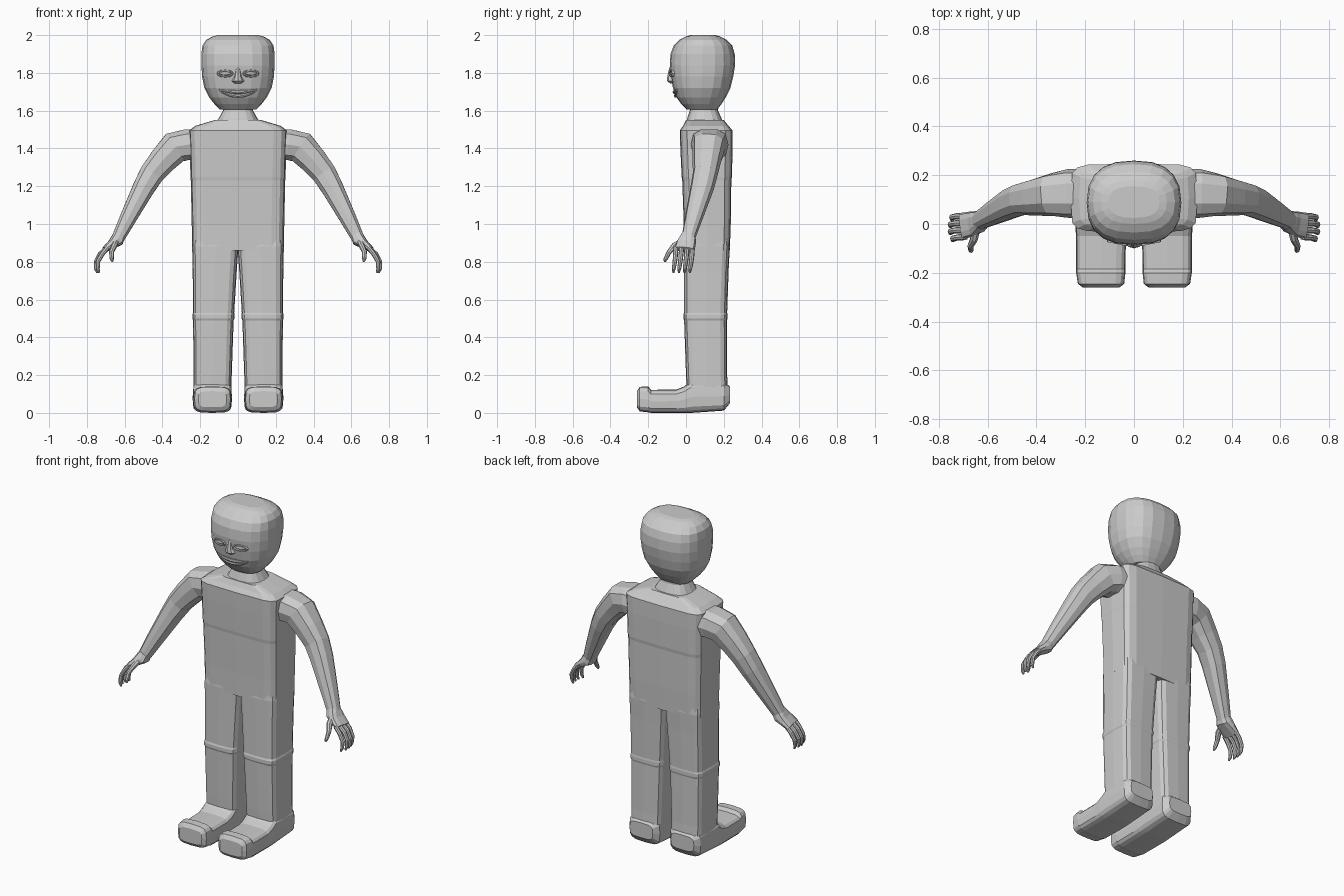
import bpy, bmesh, math
from mathutils import Vector

skin = bpy.data.materials.new("light grey")
skin.diffuse_color = (0.6, 0.6, 0.6, 1)


def power(v, p):
    return math.copysign(abs(v) ** (2 / p), v)


def loft(name, sections, n=16, p=2.0, mirror=False):
    """Skin rounded-box rings given as (centre, half axis U, half axis V)."""
    for side in ((1, -1) if mirror else (1,)):
        bm = bmesh.new()
        rings = []
        for c, u, v in sections:
            ring = []
            for i in range(n):
                a = 2 * math.pi * i / n
                q = Vector(c) + Vector(u) * power(math.cos(a), p) + Vector(v) * power(math.sin(a), p)
                ring.append(bm.verts.new((q.x * side, q.y, q.z)))
            rings.append(ring)
        for a, b in zip(rings, rings[1:]):
            for i in range(n):
                j = (i + 1) % n
                bm.faces.new((a[i], a[j], b[j], b[i]))
        bm.faces.new(rings[0][::-1])
        bm.faces.new(rings[-1])
        bmesh.ops.recalc_face_normals(bm, faces=bm.faces)
        label = name if not mirror else ("left_" if side == 1 else "right_") + name
        me = bpy.data.meshes.new(label)
        bm.to_mesh(me)
        bm.free()
        me.materials.append(skin)
        bpy.context.collection.objects.link(bpy.data.objects.new(label, me))


def upright(name, rows, **kw):
    """Rows of z, x0, x1, y0, y1."""
    loft(name, [(((x0 + x1) / 2, (y0 + y1) / 2, z), ((x1 - x0) / 2, 0, 0), (0, (y1 - y0) / 2, 0))
                for z, x0, x1, y0, y1 in rows], **kw)


def limb(name, rows, **kw):
    """Tube along rows of x, y, z, half depth, half thickness."""
    pts = [Vector(r[:3]) for r in rows]
    out = []
    for i, r in enumerate(rows):
        t = (pts[min(i + 1, len(pts) - 1)] - pts[max(i - 1, 0)]).normalized()
        u = Vector((0, 1, 0))
        u = (u - t * u.dot(t)).normalized()
        out.append((pts[i], u * r[3], t.cross(u) * r[4]))
    loft(name, out, **kw)


# Torso with sloped shoulders
upright("torso", [(z, -w, w, a, b) for z, w, a, b in [
    (0.86, 0.243, -0.01, 0.232), (1.0, 0.245, -0.012, 0.237), (1.23, 0.25, -0.02, 0.24),
    (1.25, 0.252, -0.023, 0.243), (1.40, 0.255, -0.03, 0.247), (1.495, 0.26, -0.033, 0.247),
    (1.52, 0.225, -0.015, 0.225), (1.55, 0.125, 0.0, 0.2)]], p=6)

# Neck
upright("neck", [(1.53, -0.125, 0.125, 0.0, 0.2), (1.555, -0.105, 0.105, 0.005, 0.19),
                 (1.60, -0.08, 0.08, 0.02, 0.17), (1.65, -0.08, 0.08, 0.02, 0.17)], p=2.6)

# Head
HEAD = [(1.605, 0.095, 0.005, 0.165), (1.635, 0.125, -0.025, 0.188), (1.67, 0.152, -0.05, 0.21),
        (1.72, 0.178, -0.069, 0.235), (1.78, 0.19, -0.08, 0.25), (1.84, 0.194, -0.086, 0.26),
        (1.90, 0.194, -0.082, 0.258), (1.945, 0.188, -0.065, 0.245), (1.975, 0.168, -0.035, 0.215),
        (1.993, 0.135, 0.0, 0.18), (2.0, 0.105, 0.025, 0.155)]
upright("head", [(z, -w, w, a, b) for z, w, a, b in HEAD], p=2.5, n=20)


def face_y(x, z):
    """Front of the head at x, z."""
    for (z0, w0, a0, b0), (z1, w1, a1, b1) in zip(HEAD, HEAD[1:]):
        if z0 <= z <= z1:
            f = (z - z0) / (z1 - z0)
            w, a, b = w0 + (w1 - w0) * f, a0 + (a1 - a0) * f, b0 + (b1 - b0) * f
            return (a + b) / 2 - (b - a) / 2 * (1 - abs(x / w) ** 2.5) ** 0.4


# Eyes: rim, then eyeball
def eye_ring(w, h, dy):
    y = face_y(0.068, 1.795) + dy
    return ((0.068, y, 1.797), (w, 0.2 * w, 0), (0, 0, h))


loft("eyelid", [eye_ring(0.046, 0.023, 0.012), eye_ring(0.042, 0.019, -0.006),
                eye_ring(0.036, 0.013, -0.006), eye_ring(0.034, 0.011, 0.003)], n=12, mirror=True)
loft("eyeball", [eye_ring(0.034, 0.011, 0.004), eye_ring(0.026, 0.008, -0.003),
                 eye_ring(0.008, 0.003, -0.006)], n=12, mirror=True)

# Nose
upright("nose", [(1.745, -0.02, 0.02, -0.085, -0.05), (1.757, -0.034, 0.034, -0.1, -0.05),
                 (1.775, -0.022, 0.022, -0.1, -0.05), (1.83, -0.01, 0.01, -0.088, -0.06)], n=8)

# Smiling lips
for label, base, bend in (("lower_lip", 1.678, 0.032), ("upper_lip", 1.699, 0.011)):
    rows = []
    for i in range(9):
        x = -0.1 + 0.025 * i
        z = base + bend * (x / 0.1) ** 2
        r = 0.004 + 0.006 * (1 - (x / 0.1) ** 2)
        rows.append((x, face_y(x, z), z, r, r))
    limb(label, rows, n=8)

# Legs with a knee band
upright("leg", [(0.1, 0.035, 0.235, 0.005, 0.222), (0.2, 0.033, 0.235, 0.0, 0.218),
                (0.49, 0.023, 0.238, -0.01, 0.217), (0.5, 0.019, 0.242, -0.014, 0.22),
                (0.52, 0.019, 0.242, -0.014, 0.22), (0.53, 0.02, 0.238, -0.01, 0.218),
                (0.76, 0.006, 0.24, -0.01, 0.226), (0.88, -0.003, 0.243, -0.01, 0.232),
                (0.95, 0.0, 0.24, 0.0, 0.225)], p=5, mirror=True)

# Feet with a raised toe cap
foot = [(-0.26, 0.03, 0.115, 0.06, 0.21), (-0.245, 0.008, 0.138, 0.04, 0.23),
        (-0.2, 0.003, 0.14, 0.035, 0.237), (-0.185, 0.0, 0.122, 0.035, 0.237),
        (-0.05, 0.0, 0.124, 0.033, 0.238), (-0.01, 0.0, 0.14, 0.032, 0.24),
        (0.03, 0.0, 0.17, 0.032, 0.24), (0.2, 0.012, 0.165, 0.034, 0.238),
        (0.232, 0.05, 0.14, 0.06, 0.215)]
loft("foot", [(((x0 + x1) / 2, y, (z0 + z1) / 2), ((x1 - x0) / 2, 0, 0), (0, 0, (z1 - z0) / 2))
              for y, z0, z1, x0, x1 in foot], p=4, mirror=True)

# Arms
limb("arm", [(0.18, 0.125, 1.42, 0.1, 0.085), (0.27, 0.125, 1.42, 0.1, 0.085),
             (0.335, 0.12, 1.405, 0.088, 0.088), (0.40, 0.11, 1.335, 0.076, 0.076),
             (0.457, 0.102, 1.265, 0.066, 0.068), (0.50, 0.085, 1.19, 0.062, 0.06),
             (0.58, 0.042, 1.035, 0.047, 0.046), (0.635, 0.012, 0.925, 0.036, 0.035)],
     n=10, p=2.6, mirror=True)

# Hands: cuff and palm, four fingers, thumb
limb("palm", [(0.625, 0.014, 0.945, 0.036, 0.032), (0.64, 0.008, 0.915, 0.046, 0.037),
              (0.665, 0.0, 0.895, 0.052, 0.026), (0.705, -0.008, 0.865, 0.054, 0.016)],
     n=10, p=3, mirror=True)
for i, name in enumerate(("little", "ring", "middle", "index")):
    y, dx = 0.034 - 0.029 * i, (-0.006, 0, 0, -0.01)[i]
    limb(name + "_finger", [(0.69, y, 0.876, 0.013, 0.013), (0.73 + dx, y - 0.002, 0.84, 0.013, 0.013),
                            (0.752 + dx, y - 0.006, 0.80, 0.012, 0.012),
                            (0.752 + dx, y - 0.012, 0.762, 0.010, 0.010),
                            (0.745 + dx, y - 0.014, 0.742, 0.005, 0.005)], n=8, mirror=True)
limb("thumb", [(0.645, -0.015, 0.91, 0.018, 0.018), (0.655, -0.06, 0.885, 0.018, 0.016),
               (0.67, -0.09, 0.85, 0.013, 0.013), (0.668, -0.108, 0.815, 0.011, 0.011),
               (0.665, -0.113, 0.80, 0.005, 0.005)], n=8, mirror=True)
